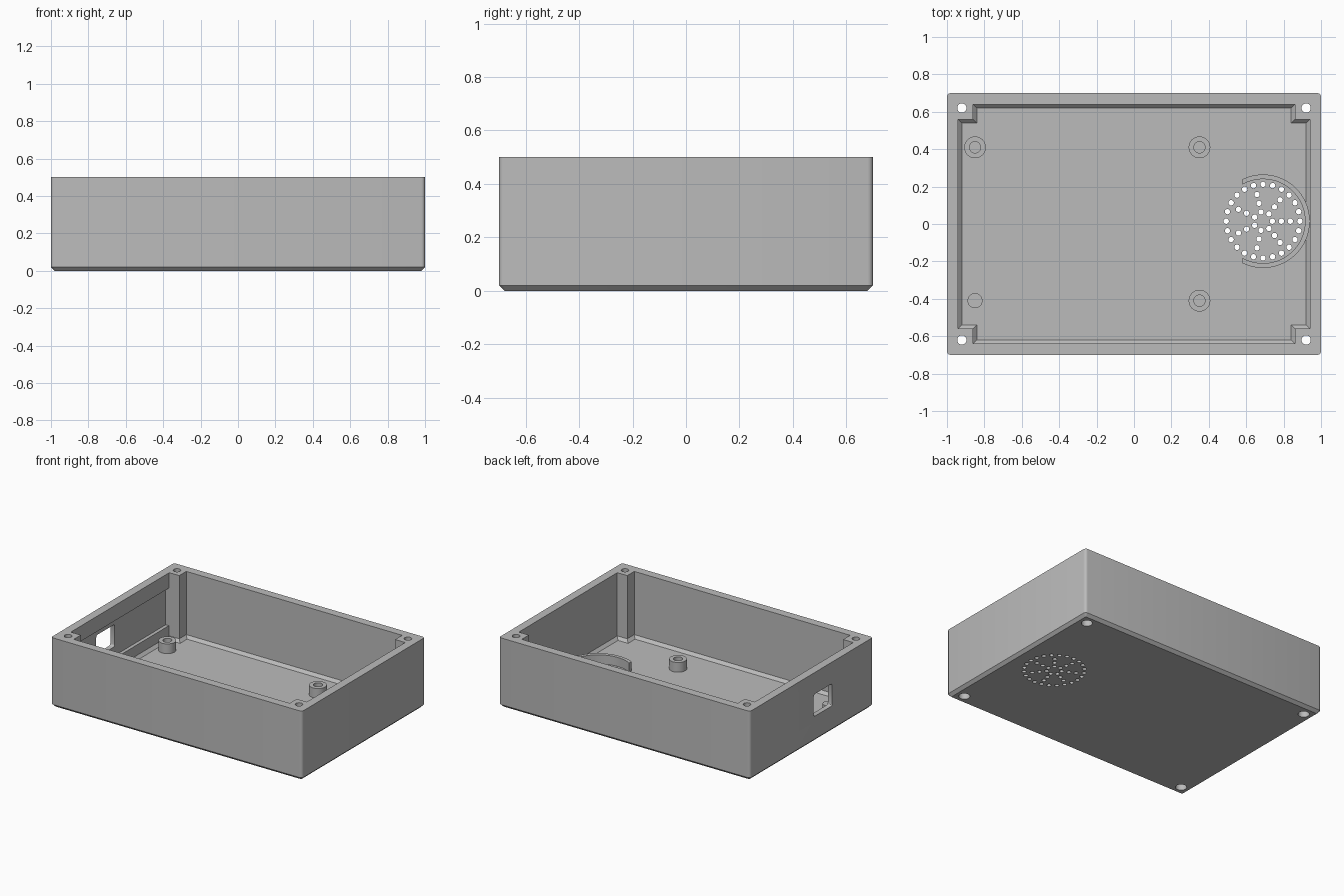
import bpy, bmesh, math
from mathutils import Matrix

if "Cube" in bpy.data.objects:
    bpy.data.objects.remove(bpy.data.objects["Cube"])

FLOOR, HEIGHT = 0.025, 0.5
grey = bpy.data.materials.new("light_grey")
grey.diffuse_color = (0.5, 0.5, 0.5, 1)
grey.use_nodes = True
grey.node_tree.nodes["Principled BSDF"].inputs["Base Color"].default_value = grey.diffuse_color


def make(name, bm):
    bmesh.ops.recalc_face_normals(bm, faces=bm.faces)
    me = bpy.data.meshes.new(name)
    bm.to_mesh(me)
    bm.free()
    me.materials.append(grey)
    ob = bpy.data.objects.new(name, me)
    bpy.context.collection.objects.link(ob)
    return ob


def activate(ob):
    bpy.ops.object.select_all(action='DESELECT')
    ob.select_set(True)
    bpy.context.view_layer.objects.active = ob


def smooth(ob):
    activate(ob)
    bpy.ops.object.shade_smooth_by_angle(angle=math.radians(30))


def loft(bm, rings, caps=True):
    """Join rings of points with quads; cap the ends, or close the loop of rings."""
    vs = [[bm.verts.new(p) for p in r] for r in rings]
    n = len(rings[0])
    pairs = list(zip(vs, vs[1:])) + ([] if caps else [(vs[-1], vs[0])])
    for a, b in pairs:
        for i in range(n):
            j = (i + 1) % n
            bm.faces.new((a[i], a[j], b[j], b[i]))
    if caps:
        bm.faces.new(vs[0][::-1])
        bm.faces.new(vs[-1])


def circle(x, y, z, r, n):
    return [(x + r * math.cos(2 * math.pi * i / n),
             y + r * math.sin(2 * math.pi * i / n), z) for i in range(n)]


def cylinders(spots, r, z0, z1, n):
    bm = bmesh.new()
    for x, y in spots:
        loft(bm, [circle(x, y, z0, r, n), circle(x, y, z1, r, n)])
    return bm


def block(x0, x1, y0, y1, z0, z1):
    bm = bmesh.new()
    bmesh.ops.create_cube(bm, size=1, matrix=Matrix.Translation(
        ((x0 + x1) / 2, (y0 + y1) / 2, (z0 + z1) / 2))
        @ Matrix.Diagonal((x1 - x0, y1 - y0, z1 - z0, 1)))
    return bm


def cut(target, bm):
    cutter = make("cutter", bm)
    cutter.hide_render = True
    mod = target.modifiers.new("cut", 'BOOLEAN')
    mod.operation, mod.solver, mod.object = 'DIFFERENCE', 'EXACT', cutter
    activate(target)
    bpy.ops.object.modifier_apply(modifier=mod.name)
    bpy.data.objects.remove(cutter)


# Outer case: rounded upright edges, chamfered underside
def rounded(w, d, z, r):
    pts = []
    for k, (sx, sy) in enumerate([(1, 1), (-1, 1), (-1, -1), (1, -1)]):
        for i in range(5):
            a = math.pi / 2 * (k + i / 4)
            pts.append((sx * (w - r) + r * math.cos(a), sy * (d - r) + r * math.sin(a), z))
    return pts


bm = bmesh.new()
loft(bm, [rounded(0.98, 0.68, 0, 0.005), rounded(1, 0.7, 0.02, 0.02),
          rounded(1, 0.7, HEIGHT, 0.02)])
case = make("case", bm)


# Cavity that leaves a post in each corner and a sloped edge around the floor
def cross(inset, z):
    ox, oy, px, py = (v - inset for v in (0.94, 0.64, 0.86, 0.56))
    q = [(ox, py), (px, py), (px, oy)]
    flip = [(-x, y) for x, y in q[::-1]]
    half = q + flip
    return [(x, y, z) for x, y in half + [(-x, -y) for x, y in half]]


bm = bmesh.new()
loft(bm, [cross(0.02, FLOOR), cross(0, FLOOR + 0.02), cross(0, 0.6)])
cut(case, bm)

# Thinned area of the left wall, and the rounded port through it
cut(case, block(-0.965, -0.9, -0.555, 0.555, 0.12, 0.39))
bm = block(-1.1, -0.88, -0.235, -0.025, 0.185, 0.345)
bmesh.ops.bevel(bm, geom=[e for e in bm.edges
                          if abs(e.verts[0].co.x - e.verts[1].co.x) > 0.1],
                offset=0.015, segments=3, profile=0.5, affect='EDGES')
cut(case, bm)

# Corner screw holes with wider bores below
corners = [(sx * 0.92, sy * 0.62) for sx in (1, -1) for sy in (1, -1)]
cut(case, cylinders(corners, 0.025, -0.1, 0.6, 24))
cut(case, cylinders(corners, 0.037, -0.1, 0.1, 24))

# Speaker grille: one outer ring and three inner rings of holes
GX, GY = 0.69, 0.015
spots = []
for radius, count in ((0.197, 24), (0.146, 7), (0.098, 7), (0.05, 7)):
    for i in range(count):
        a = 2 * math.pi * i / count
        spots.append((GX + radius * math.cos(a), GY + radius * math.sin(a)))
cut(case, cylinders(spots, 0.0145, -0.1, 0.1, 16))
smooth(case)

# Board standoffs with screw holes, and one plain peg
for i, (x, y) in enumerate([(-0.85, 0.41), (0.35, 0.41), (0.35, -0.41)]):
    bm = bmesh.new()
    loft(bm, [circle(x, y, z, r, 32) for r, z in
              ((0.058, FLOOR - 0.005), (0.058, 0.095), (0.03, 0.095), (0.03, FLOOR + 0.002))])
    smooth(make(f"standoff_{i + 1}", bm))
smooth(make("locating_peg", cylinders([(-0.85, -0.41)], 0.04, FLOOR - 0.005, 0.095, 32)))

# Curved speaker holder, open on the left
bm = bmesh.new()
sections = []
for i in range(41):
    t = 2 * i / 40 - 1
    sec = []
    for r, z in ((0.225, FLOOR - 0.005), (0.25, FLOOR - 0.005), (0.25, 0.09), (0.225, 0.09)):
        a = t * math.acos(-0.11 / r)
        sec.append((GX + r * math.cos(a), GY + r * math.sin(a), z))
    sections.append(sec)
loft(bm, sections)
smooth(make("speaker_holder", bm))
